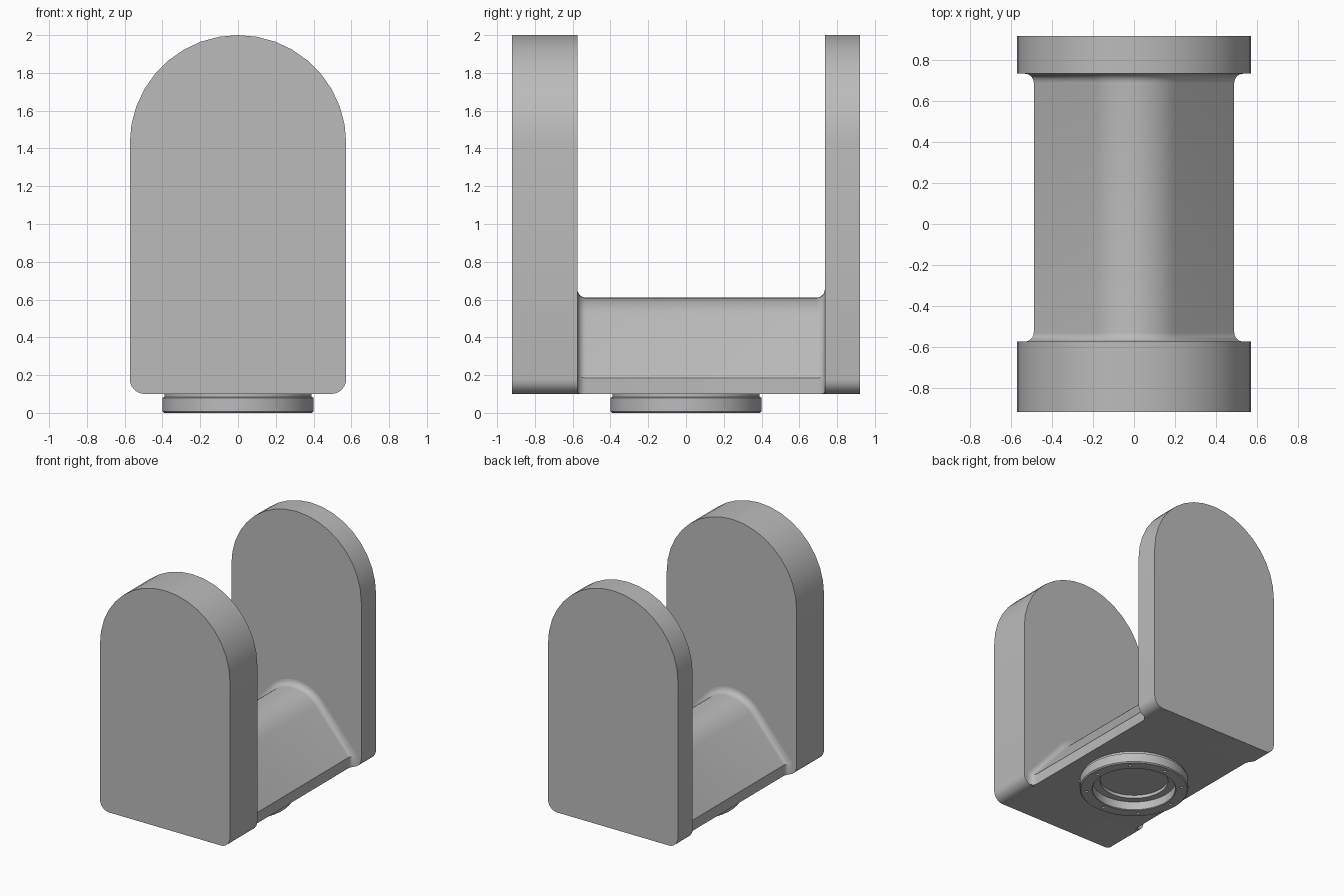
import bpy, bmesh
from math import sin, cos, tan, pi, radians, sqrt

cube = bpy.data.objects.get("Cube")
if cube:
    bpy.data.objects.remove(cube, do_unlink=True)

grey = bpy.data.materials.new("plain grey")
grey.use_nodes = True
colour = (0.5, 0.5, 0.5, 1)
grey.diffuse_color = colour
grey.node_tree.nodes["Principled BSDF"].inputs["Base Color"].default_value = colour


def finish(bm, name):
    bmesh.ops.recalc_face_normals(bm, faces=bm.faces)
    mesh = bpy.data.meshes.new(name)
    bm.to_mesh(mesh)
    bm.free()
    mesh.materials.append(grey)
    obj = bpy.data.objects.new(name, mesh)
    bpy.context.collection.objects.link(obj)
    return obj


def smooth(obj):
    bpy.ops.object.select_all(action="DESELECT")
    obj.select_set(True)
    bpy.context.view_layer.objects.active = obj
    bpy.ops.object.shade_smooth_by_angle(angle=radians(30))


def loft(name, sections):
    """Skin closed (x, z) outlines placed at successive y positions."""
    bm = bmesh.new()
    rings = [[bm.verts.new((x, y, z)) for x, z in outline] for y, outline in sections]
    for a, b in zip(rings, rings[1:]):
        for i in range(len(a)):
            j = (i + 1) % len(a)
            bm.faces.new((a[i], a[j], b[j], b[i]))
    bm.faces.new(rings[0])
    bm.faces.new(rings[-1])
    obj = finish(bm, name)
    smooth(obj)
    return obj


def arc(cx, cz, r, start, end, steps):
    return [(cx + r * cos(radians(start + (end - start) * i / steps)),
             cz + r * sin(radians(start + (end - start) * i / steps)))
            for i in range(steps + 1)]


# Upright plates with an arched top and rounded lower corners
BASE, HALF, CORNER = 0.1, 0.573, 0.08
plate = (arc(0, 2 - HALF, HALF, 0, 180, 18)
         + arc(CORNER - HALF, BASE + CORNER, CORNER, 180, 270, 6)
         + arc(HALF - CORNER, BASE + CORNER, CORNER, 270, 360, 6))
FRONT, BACK = -0.575, 0.735
loft("front_plate", [(-0.92, plate), (FRONT, plate)])
loft("back_plate", [(BACK, plate), (0.92, plate)])


# Roof-shaped beam, its outline growing into a fillet at both plates
def beam_outline(d):
    slope, r = radians(49), 0.265 + d
    centre, side = 0.345, 0.49 + d
    eave = centre + r * cos(slope) - (side - r * sin(slope)) * tan(slope)
    foot = BASE + CORNER - sqrt(CORNER ** 2 - d ** 2)
    return ([(0.485, BASE), (side, foot), (side, eave)]
            + arc(0, centre, r, 41, 139, 14)
            + [(-side, eave), (-side, foot), (-0.485, BASE)])


FILLET, STEPS = 0.045, 6
fillet = [(FILLET * (1 - cos(pi / 2 * i / STEPS)), FILLET * (1 - sin(pi / 2 * i / STEPS)))
          for i in range(STEPS + 1)]
sections = [(FRONT + t, beam_outline(d)) for t, d in fillet]
sections += [(BACK - t, beam_outline(d)) for t, d in reversed(fillet)]
loft("cross_beam", sections)

# Turned mounting ring below the beam, with a stepped bore
profile = [(0, 0.095), (0.25, 0.095), (0.25, 0.07), (0.305, 0.07), (0.305, 0.005),
           (0.31, 0), (0.392, 0), (0.4, 0.008), (0.4, 0.08), (0.39, 0.085),
           (0.39, 0.105), (0, 0.105)]
bm = bmesh.new()
verts = [bm.verts.new((r, 0, z)) for r, z in profile]
edges = [bm.edges.new(pair) for pair in zip(verts, verts[1:])]
bmesh.ops.spin(bm, geom=verts + edges, cent=(0, 0, 0), axis=(0, 0, 1),
               angle=2 * pi, steps=64)
bmesh.ops.remove_doubles(bm, verts=bm.verts, dist=0.0001)
ring = finish(bm, "mounting_ring")

# Eight small bolt holes around the ring
bm = bmesh.new()
for i in range(8):
    made = bmesh.ops.create_cone(bm, cap_ends=True, segments=12, radius1=0.012,
                                 radius2=0.012, depth=0.08)
    bmesh.ops.translate(bm, verts=made["verts"],
                        vec=(0.352 * cos(pi * i / 4), 0.352 * sin(pi * i / 4), 0))
cutter = finish(bm, "bolt_hole_cutter")
cutter.hide_render = True
cutter.hide_viewport = True
cut = ring.modifiers.new("bolt holes", "BOOLEAN")
cut.operation = "DIFFERENCE"
cut.object = cutter
cut.solver = "EXACT"
smooth(ring)
